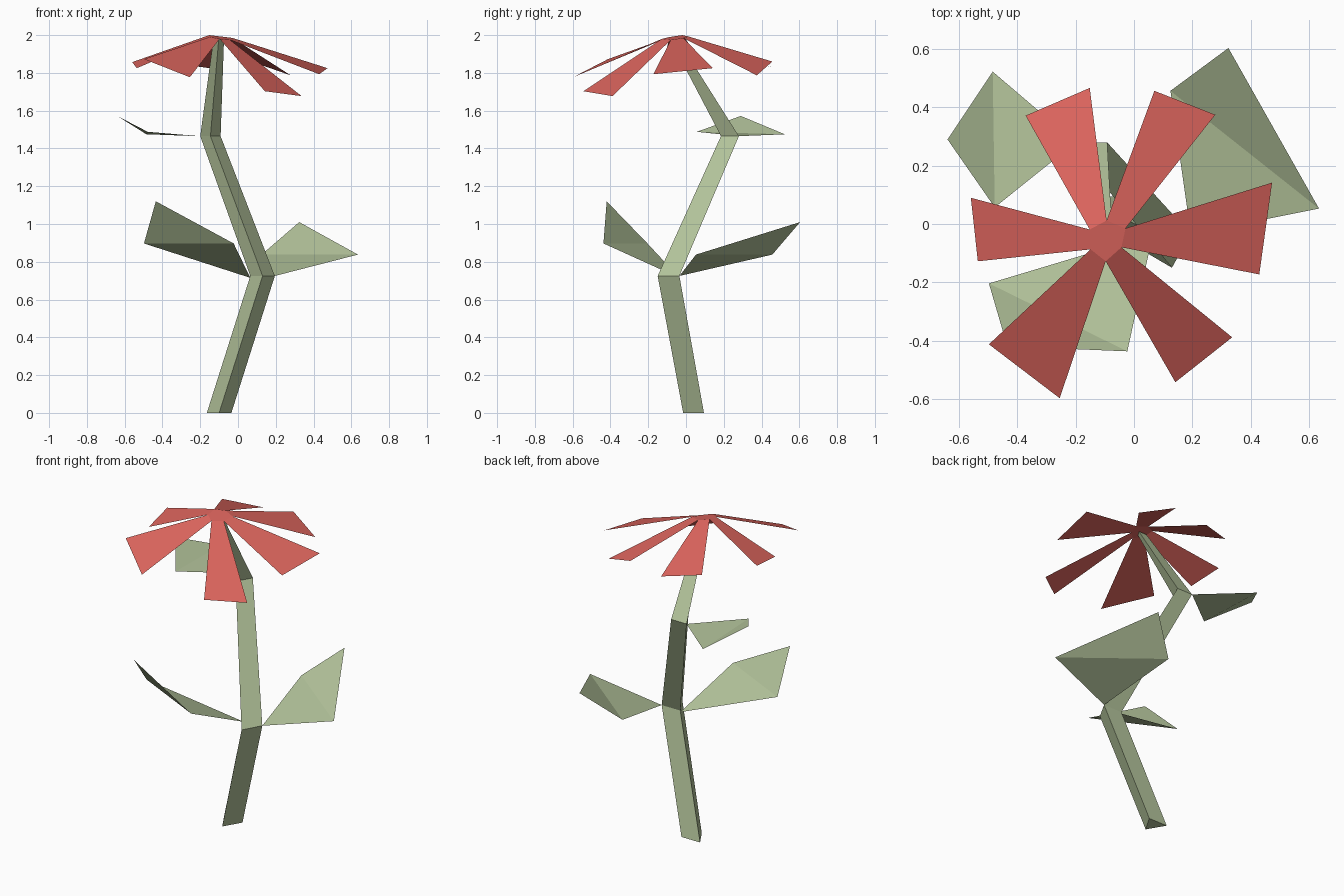
import bpy


def material(name, rgb):
    mat = bpy.data.materials.new(name)
    mat.diffuse_color = (*rgb, 1)
    return mat


def part(name, verts, faces, mat):
    mesh = bpy.data.meshes.new(name)
    mesh.from_pydata(verts, [], faces)
    mesh.materials.append(mat)
    obj = bpy.data.objects.new(name, mesh)
    bpy.context.collection.objects.link(obj)
    return obj


green = material("leaf_green", (0.47, 0.57, 0.34))
red = material("petal_red", (0.72, 0.13, 0.11))

# Zigzag stem with a triangular section: (middle x, half width, front y, back y, z)
rings = [(-0.10, 0.065, -0.015, 0.095, 0.0),
         (0.13, 0.065, -0.15, -0.035, 0.725),
         (-0.146, 0.054, 0.185, 0.28, 1.465),
         (-0.102, 0.028, -0.085, -0.045, 1.98)]
verts = []
for x, w, front, back, z in rings:
    verts += [(x, front, z), (x + w, back, z), (x - w, back, z)]
faces = [(2, 1, 0), (9, 10, 11)]
for r in range(0, 9, 3):
    for i in range(3):
        j = (i + 1) % 3
        faces.append((r + i, r + j, r + 3 + j, r + 3 + i))
part("stem", verts, faces, green)

# Leaves: base, two side corners on the fold, upturned tip
leaves = {
    "leaf_right": [(0.195, -0.035, 0.725), (0.635, 0.053, 0.838),
                   (0.324, 0.604, 1.01), (0.125, 0.457, 0.838)],
    "leaf_left": [(0.065, -0.035, 0.715), (-0.498, -0.204, 0.897),
                  (-0.435, -0.42, 1.12), (-0.023, -0.437, 0.897)],
    "leaf_upper": [(-0.2, 0.28, 1.465), (-0.485, 0.523, 1.475),
                   (-0.64, 0.29, 1.572), (-0.478, 0.057, 1.488)],
}
for name, pts in leaves.items():
    part(name, pts, [(0, 1, 3), (1, 2, 3)], green)

# Flower: hexagonal centre, one drooping petal from each edge
centre = [(-0.029, -0.015, 1.985), (-0.094, 0.012, 1.993),
          (-0.152, -0.019, 2.0), (-0.149, -0.087, 1.99),
          (-0.097, -0.128, 1.98), (-0.043, -0.08, 1.975)]
tips = [(0.279, 0.375, 1.787), (0.07, 0.457, 1.86),
        (-0.152, 0.467, 1.825), (-0.372, 0.372, 1.856),
        (-0.56, 0.09, 1.857), (-0.536, -0.128, 1.825),
        (-0.498, -0.413, 1.873), (-0.255, -0.598, 1.777),
        (0.142, -0.543, 1.703), (0.337, -0.389, 1.677),
        (0.43, -0.173, 1.793), (0.474, 0.142, 1.825)]
faces = [tuple(range(6))]
for i in range(6):
    faces.append((i, 6 + 2 * i, 7 + 2 * i, (i + 1) % 6))
part("flower", centre + tips, faces, red)
